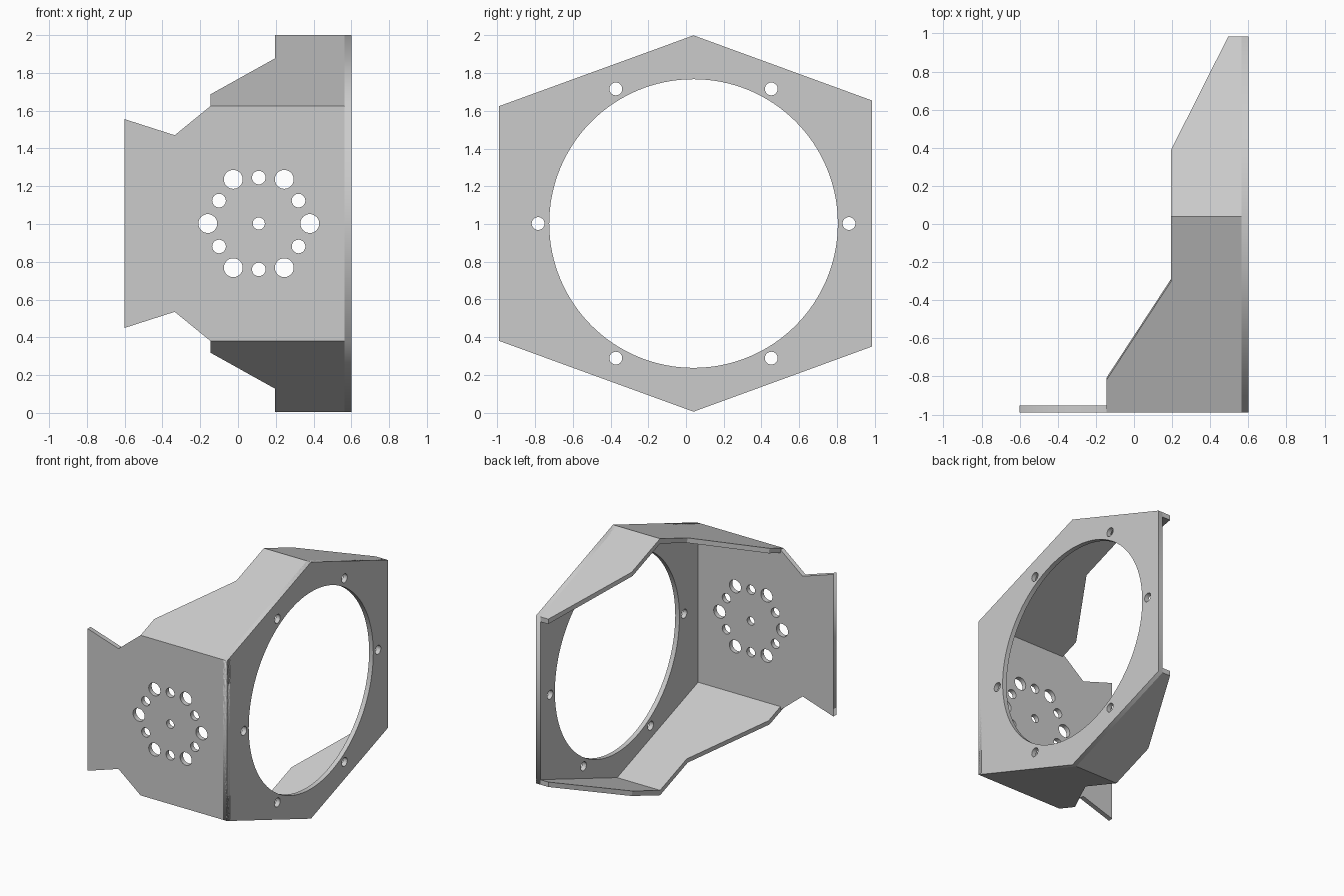
import bpy, bmesh
from math import sin, cos, pi, radians
from mathutils import Matrix, Vector

cube = bpy.data.objects.get("Cube")
if cube:
    bpy.data.objects.remove(cube)

T = 0.036          # sheet thickness
MID = 1.0025       # height of the mirror plane
RIDGE = 0.04       # y of the top and bottom ridge
FRONT, BACK = -0.99, 0.985
SIDE = 0.6

grey = bpy.data.materials.new("sheet_grey")
grey.use_nodes = True
colour = (0.6, 0.6, 0.6, 1)
grey.diffuse_color = colour
grey.node_tree.nodes["Principled BSDF"].inputs["Base Color"].default_value = colour


def add_object(name, mesh):
    mesh.materials.clear()
    mesh.materials.append(grey)
    obj = bpy.data.objects.new(name, mesh)
    bpy.context.collection.objects.link(obj)
    return obj


def circle(u, v, r, n=32):
    return [(u + r * cos(2 * pi * i / n), v + r * sin(2 * pi * i / n)) for i in range(n)]


def ring(u, v, radius, r, start):
    return [circle(u + radius * cos(a), v + radius * sin(a), r)
            for a in (radians(start + 60 * i) for i in range(6))]


def plate(name, loops, u_axis, v_axis, origin):
    """Flat sheet from an outline and its holes, in the plane of two axes."""
    curve = bpy.data.curves.new(name, "CURVE")
    curve.dimensions = "2D"
    curve.fill_mode = "BOTH"
    curve.extrude = T / 2
    for loop in loops:
        spline = curve.splines.new("POLY")
        spline.points.add(len(loop) - 1)
        for point, (u, v) in zip(spline.points, loop):
            point.co = (u, v, 0, 1)
        spline.use_cyclic_u = True
    temp = bpy.data.objects.new(name + "_outline", curve)
    bpy.context.collection.objects.link(temp)
    bpy.context.view_layer.update()
    graph = bpy.context.evaluated_depsgraph_get()
    mesh = bpy.data.meshes.new_from_object(temp.evaluated_get(graph))
    bpy.data.objects.remove(temp)
    u, v = Vector(u_axis), Vector(v_axis)
    frame = Matrix((u, v, u.cross(v))).transposed().to_4x4()
    mesh.transform(Matrix.Translation(origin) @ frame)
    bm = bmesh.new()
    bm.from_mesh(mesh)
    bmesh.ops.remove_doubles(bm, verts=bm.verts, dist=0.0001)
    bmesh.ops.recalc_face_normals(bm, faces=bm.faces)
    bm.to_mesh(mesh)
    bm.free()
    mesh.name = name
    return add_object(name, mesh)


def mirrored(half):
    """Close a profile by mirroring its upper half in height."""
    return half + [(u, 2 * MID - v) for u, v in reversed(half)]


# Ring plate on the left side, with the large opening and bolt holes
hexagon = [(FRONT, 1.625), (RIDGE, 2.0), (BACK, 1.655)]
plate("ring_plate",
      [mirrored(hexagon), circle(RIDGE, MID, 0.765, 128)] + ring(RIDGE, MID, 0.824, 0.034, 0),
      (0, 1, 0), (0, 0, 1), (SIDE - T / 2, 0, 0))

# Front mounting plate with its ring of holes
outline = [(-0.6, 1.555), (-0.335, 1.47), (-0.145, 1.625), (SIDE, 1.625)]
plate("front_plate",
      [mirrored(outline), circle(0.11, MID, 0.032)]
      + ring(0.11, MID, 0.27, 0.05, 0) + ring(0.11, MID, 0.243, 0.036, 30),
      (1, 0, 0), (0, 0, 1), (0, FRONT + T / 2, 0))


def flange(name, outline, z_edge, y_edge, side):
    """Sloped sheet rising from its outer edge to the ridge; side is 1 top, -1 bottom."""
    slope = (2.0 - z_edge) / (RIDGE - y_edge)
    normal = Vector((0, -slope, 1)).normalized()
    bm = bmesh.new()
    outer, inner = [], []
    for x, y in outline:
        p = Vector((x, y, 2.0 + slope * (y - RIDGE)))
        # mitre at the ridge and outer edge, square cut elsewhere
        mitre = y in (RIDGE, y_edge)
        q = p - (Vector((0, 0, T / normal.z)) if mitre else normal * T)
        for point, ends in ((p, outer), (q, inner)):
            point.z = MID + side * (point.z - MID)
            ends.append(bm.verts.new(point))
    bm.faces.new(outer)
    bm.faces.new(inner[::-1])
    for i in range(len(outer)):
        bm.faces.new((outer[i - 1], inner[i - 1], inner[i], outer[i]))
    bmesh.ops.recalc_face_normals(bm, faces=bm.faces)
    mesh = bpy.data.meshes.new(name)
    bm.to_mesh(mesh)
    bm.free()
    add_object(name, mesh)


# Four sloped flanges, wide at the front and tapering at the back
front_shape = [(SIDE, FRONT), (SIDE, RIDGE), (0.195, RIDGE), (0.195, -0.3),
               (-0.145, -0.82), (-0.145, FRONT)]
back_shape = [(SIDE, RIDGE), (SIDE, BACK), (0.495, BACK), (0.195, 0.39), (0.195, RIDGE)]
for label, side in (("top", 1), ("bottom", -1)):
    flange(label + "_front_flange", front_shape, 1.625, FRONT, side)
    flange(label + "_back_flange", back_shape, 1.655, BACK, side)
